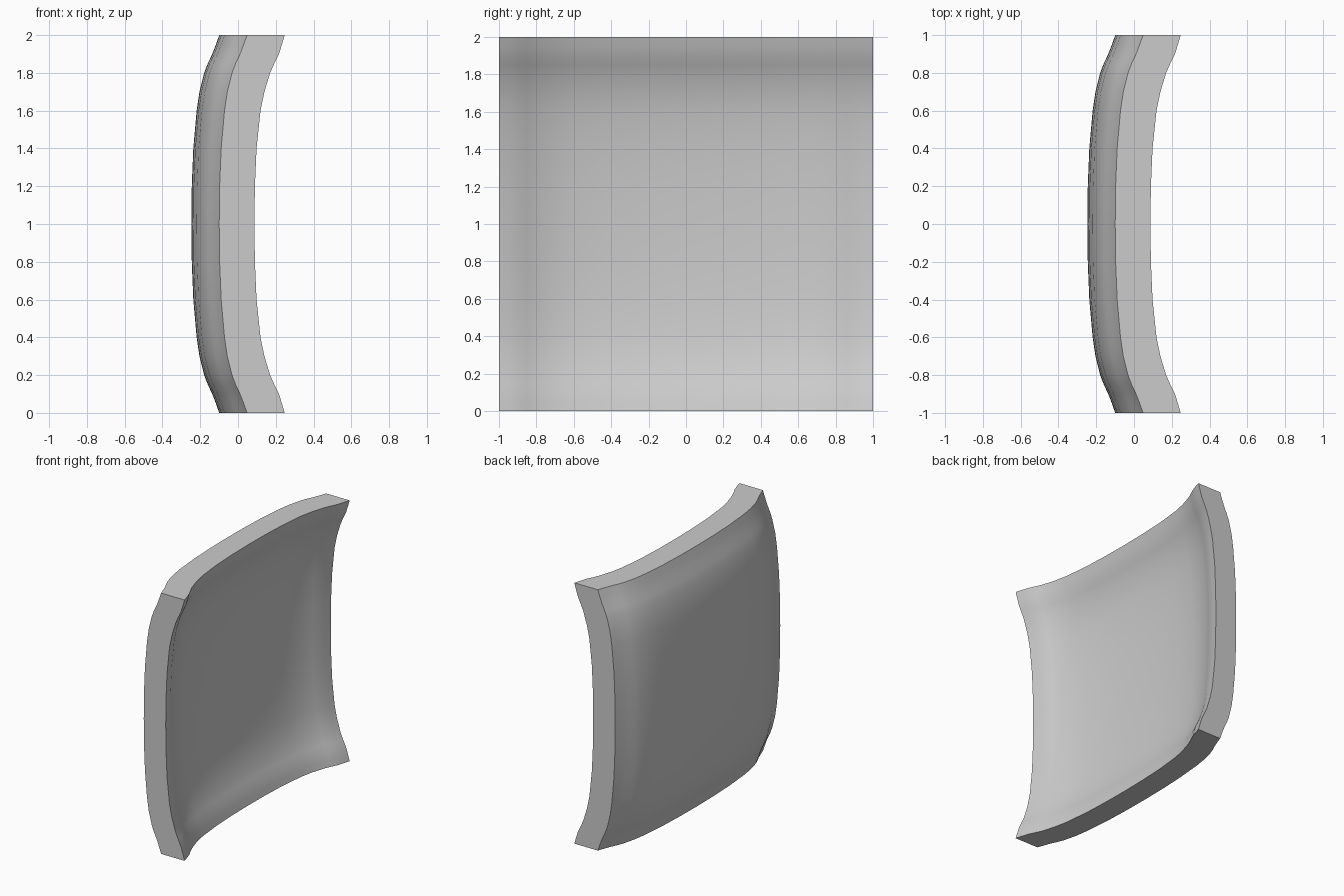
import bpy
import bmesh
import math

if "Cube" in bpy.data.objects:
    bpy.data.objects.remove(bpy.data.objects["Cube"], do_unlink=True)

# Distance from the centre line, and relative rise of each side of the panel
STEPS = (0, 0.2, 0.4, 0.6, 0.7, 0.8, 0.85, 0.9, 0.95, 1)
OUTER = (0, 0.015, 0.07, 0.19, 0.29, 0.46, 0.59, 0.75, 0.88, 1)
INNER = (0, 0.015, 0.07, 0.2, 0.33, 0.52, 0.66, 0.81, 0.91, 1)


def mirrored(values, sign):
    return [sign * v for v in reversed(values[1:])] + list(values)


coords = mirrored(STEPS, -1)
n = len(coords)
bm = bmesh.new()


def sheet(rise, centre, depth):
    """Square dished sheet: the two curves of the panel added together."""
    rise = mirrored(rise, 1)
    return [[bm.verts.new((centre + depth * (a + b), y, z + 1))
             for z, b in zip(coords, rise)] for y, a in zip(coords, rise)]


def border(rows):
    """Vertices round the edge, in order."""
    return (rows[0][:-1] + [r[-1] for r in rows[:-1]]
            + rows[-1][:0:-1] + [r[0] for r in rows[:0:-1]])


outer = sheet(OUTER, -0.247, 0.1475)
inner = sheet(INNER, -0.073, 0.16)

# Bulging and hollow faces
for rows in (outer, inner):
    for i in range(n - 1):
        for j in range(n - 1):
            bm.faces.new((rows[i][j], rows[i + 1][j],
                          rows[i + 1][j + 1], rows[i][j + 1]))

# Flat rim joining the two faces
a, b = border(outer), border(inner)
for i in range(len(a)):
    k = (i + 1) % len(a)
    bm.faces.new((a[i], a[k], b[k], b[i]))
bmesh.ops.recalc_face_normals(bm, faces=bm.faces)

mesh = bpy.data.meshes.new("curved_panel")
bm.to_mesh(mesh)
bm.free()
panel = bpy.data.objects.new("curved_panel", mesh)
bpy.context.collection.objects.link(panel)

# Plain grey finish
grey = bpy.data.materials.new("light_grey")
grey.use_nodes = True
colour = (0.6, 0.6, 0.6, 1)
grey.diffuse_color = colour
grey.node_tree.nodes["Principled BSDF"].inputs["Base Color"].default_value = colour
mesh.materials.append(grey)

# Smooth faces with a sharp rim
bpy.ops.object.select_all(action="DESELECT")
panel.select_set(True)
bpy.context.view_layer.objects.active = panel
bpy.ops.object.shade_smooth_by_angle(angle=math.radians(35))
